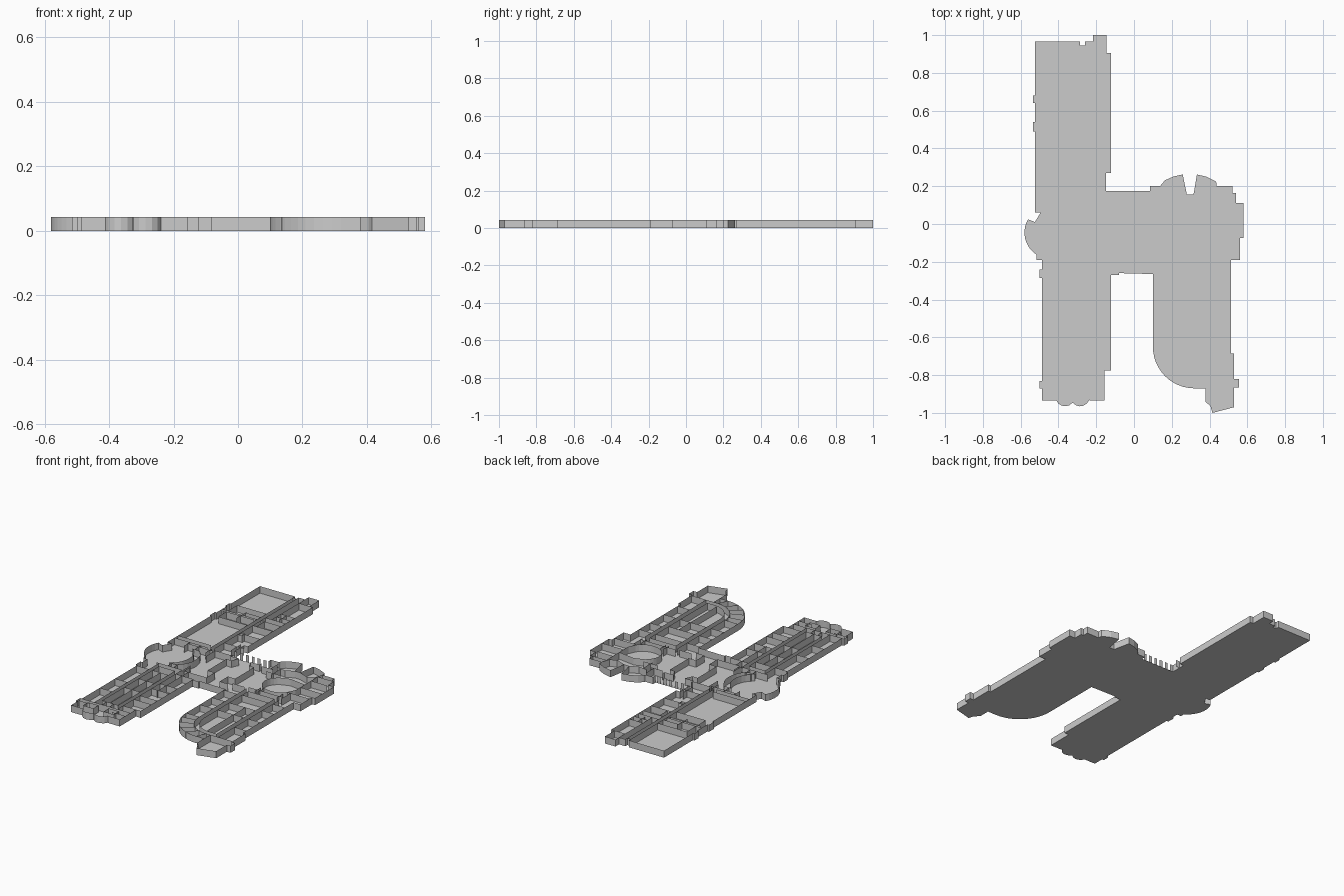
import bpy, bmesh, math

H = 0.043  # wall height


def arc(cx, cy, r, a0, a1, n=10, ry=None):
    ry = ry or r
    return [(cx + r * math.cos(math.radians(a0 + (a1 - a0) * i / n)),
             cy + ry * math.sin(math.radians(a0 + (a1 - a0) * i / n))) for i in range(n + 1)]


def finish(name, bm):
    me = bpy.data.meshes.new(name)
    bm.to_mesh(me)
    bm.free()
    bpy.context.collection.objects.link(bpy.data.objects.new(name, me))


def walls(name, *lines):
    """Thin upright walls along each polyline."""
    bm = bmesh.new()
    for pts in lines:
        lo = [bm.verts.new((x, y, 0)) for x, y in pts]
        hi = [bm.verts.new((x, y, H)) for x, y in pts]
        for i in range(len(pts) - 1):
            bm.faces.new((lo[i], lo[i + 1], hi[i + 1], hi[i]))
    finish(name, bm)


def floor(name, pts):
    bm = bmesh.new()
    f = bm.faces.new([bm.verts.new((x, y, 0)) for x, y in pts])
    f.normal_update()
    if f.normal.z < 0:
        f.normal_flip()
    bmesh.ops.triangulate(bm, faces=bm.faces[:])
    finish(name, bm)


def h(x0, x1, *ys):
    return [[(x0, y), (x1, y)] for y in ys]


def v(y0, y1, *xs):
    return [[(x, y0), (x, y1)] for x in xs]


def box(x0, y0, x1, y1):
    return [(x0, y0), (x1, y0), (x1, y1), (x0, y1), (x0, y0)]


# Outer edge, clockwise, split by wing
north = [(-.525, .06), (-.525, .49), (-.535, .49), (-.535, .54), (-.525, .54), (-.525, .64),
         (-.535, .64), (-.535, .68), (-.525, .68), (-.525, .965), (-.285, .965), (-.285, .945),
         (-.26, .945), (-.26, .965), (-.217, .965), (-.217, 1), (-.145, 1), (-.145, .905),
         (-.122, .905), (-.122, .27), (-.148, .27), (-.148, .175)]
neck_north = [(-.148, .175), (.085, .175)]
east = [(.085, .175), (.085, .2), (.14, .2), (.145, .21), (.165, .232), (.21, .252), (.258, .262),
        (.28, .155), (.315, .155), (.333, .262), (.385, .25), (.435, .225), (.437, .2), (.522, .2),
        (.522, .165), (.54, .165), (.54, .11), (.58, .11), (.58, -.075), (.56, -.075),
        (.56, -.19), (.513, -.19)]
south_east = [(.513, -.19), (.513, -.685), (.53, -.685), (.53, -.82), (.555, -.82), (.555, -.865),
              (.53, -.865), (.53, -.97), (.415, -1), (.405, -.965), (.378, -.94), (.378, -.87)]
south_east += arc(.32, -.65, .22, 270, 180, 12) + [(.1, -.265)]
neck_south = [(.1, -.265), (-.08, -.26), (-.08, -.27), (-.123, -.27)]
south_west = [(-.123, -.27), (-.123, -.775), (-.155, -.775), (-.155, -.935), (-.232, -.935)]
south_west += arc(-.285, -.915, .05, -20, -140, 5) + arc(-.365, -.915, .05, -40, -160, 5)
south_west += [(-.41, -.935), (-.487, -.935), (-.487, -.87), (-.5, -.87), (-.5, -.83), (-.487, -.83),
               (-.487, -.285), (-.5, -.285), (-.5, -.24), (-.487, -.24), (-.487, -.19), (-.515, -.19)]
west = [(-.515, -.165)] + arc(-.44, -.045, .14, 238, 150, 10) + [(-.525, .01), (-.495, .06), (-.525, .06)]

# Floors: one per wing, meeting along shared lines
floor("north_wing_floor", north)
floor("south_west_wing_floor", [(-.123, -.19)] + south_west)
floor("south_east_wing_floor", south_east + [(.1, -.19)])
floor("main_hall_floor", [(-.525, .06), (-.148, .175), (.085, .175)] + east[1:] +
      [(.1, -.19), (.1, -.265), (-.08, -.26), (-.08, -.27), (-.123, -.27), (-.123, -.19), (-.515, -.19)] + west[:-1])

# Outer walls, with window gaps along the north side of the neck
walls("outer_walls", north, east, south_east, neck_south, south_west, [(-.515, -.19)] + west)
walls("neck_window_piers", *[l for i in range(6) for l in h(-.148 + i * .04, -.128 + i * .04, .175)])

# North wing: corridor, large rooms and small offices
walls("north_wing_rooms",
      *v(.14, .945, -.285, -.26),
      *h(-.525, -.285, .595), *h(-.51, -.295, .58), *h(-.485, -.285, .685, .5), *h(-.525, -.3, .13, .165),
      *v(.5, .58, -.485), *v(.595, .685, -.485), *v(.54, .64, -.39), *h(-.39, -.285, .63),
      *v(.905, .965, -.217), *h(-.217, -.145, .905), *v(.64, .905, -.217),
      *h(-.217, -.122, .73, .685), *h(-.26, -.122, .64, .595, .515, .39, .235),
      *v(.66, .73, -.18), box(-.26, .37, -.23, .4), *v(.515, .595, -.235), *v(.175, .27, -.17))

# South west wing: ladder of rooms either side of a twin corridor
walls("south_west_wing_rooms",
      *v(-.83, -.2, -.403, -.245), box(-.38, -.785, -.27, -.23),
      *h(-.38, -.27, -.295, -.43, -.57), *v(-.57, -.295, -.325), *v(-.785, -.57, -.325),
      *h(-.487, -.403, -.295, -.505, -.655, -.83),
      *h(-.245, -.123, -.26, -.415, -.495, -.61, -.67, -.775), *v(-.505, -.2, -.2),
      *h(-.403, -.245, -.83), *h(-.245, -.155, -.83, -.88), *h(-.487, -.41, -.86),
      *v(-.83, -.785, -.35, -.3), box(-.43, -.9, -.36, -.85), box(-.29, -.9, -.22, -.85))

# South east wing: round-ended corridor around a core, rooms outside it
walls("south_east_wing_rooms",
      [(.19, -.19), (.19, -.65)] + arc(.35, -.65, .16, 180, 270, 8) + [(.4, -.81)],
      [(.4, -.78)] + arc(.35, -.65, .13, 270, 180, 8) + [(.22, -.215), (.4, -.215), (.4, -.78)],
      *h(.22, .4, -.275, -.4, -.515), *v(-.77, -.4, .33), *v(-.65, -.215, .43),
      *h(.1, .19, -.28, -.4, -.515, -.65), *h(.43, .513, -.275, -.38, -.515, -.65),
      *h(.378, .53, -.81), *v(-.87, -.81, .378), *v(-.81, -.65, .43))
walls("curved_end_partitions",
      *[[(.32 + .22 * math.cos(math.radians(a)), -.65 + .22 * math.sin(math.radians(a))),
         (.35 + .16 * math.cos(math.radians(a)), -.65 + .16 * math.sin(math.radians(a)))]
        for a in (195, 213, 231, 249, 270)])

# West round room with a curved passage behind it
walls("round_room_walls",
      arc(-.44, -.045, .14, 55, -55, 10), arc(-.415, -.045, .155, 45, -45, 8),
      [(-.36, .07), (-.305, .065)], [(-.36, -.16), (-.305, -.155)],
      *h(-.42, -.25, .11, -.195), *v(.07, .13, -.42, -.345, -.27), *v(-.19, -.14, -.345, -.305, -.23),
      *h(-.25, -.13, .12), *h(-.23, -.13, -.2), *v(.03, .12, -.24), *v(-.2, -.12, -.24))

# Central hall: chamfered room, mirrored about x = -.03
for side, s in (("left", -1), ("right", 1)):
    walls("central_hall_" + side,
          [(-.03 + s * x, y) for x, y in ((.04, .11), (.05, .09), (.06, .065), (.095, .065), (.095, .03))],
          [(-.03 + s * x, y) for x, y in ((.095, .03), (.095, -.12), (.045, -.12), (.045, -.2), (.1, -.2))],
          [(-.03 + s * x, y) for x, y in ((.04, .11), (.1, .11), (.1, .13))])

# East hall: oval auditorium with surrounding rooms
walls("auditorium_walls",
      arc(.32, -.045, .105, 130, 330, 16, .095), [(.25, .03), (.32, .055), (.42, .04)],
      [(.41, -.09), (.43, -.05), (.43, .04), (.42, .04)])
walls("east_hall_rooms",
      *h(.09, .17, .1, -.18), *h(.19, .43, -.17), *v(.1, .175, .15), *v(-.19, -.13, .25, .27, .4),
      [(.15, .175), (.17, .14), (.23, .13), (.28, .155)], [(.315, .155), (.38, .13), (.42, .15), (.437, .2)],
      *h(.43, .54, .165, .1), *h(.43, .58, -.005), *v(.04, .165, .43), *h(.41, .56, -.1),
      *v(-.19, -.1, .43), *v(.04, .13, .2), *h(.15, .25, .06))
